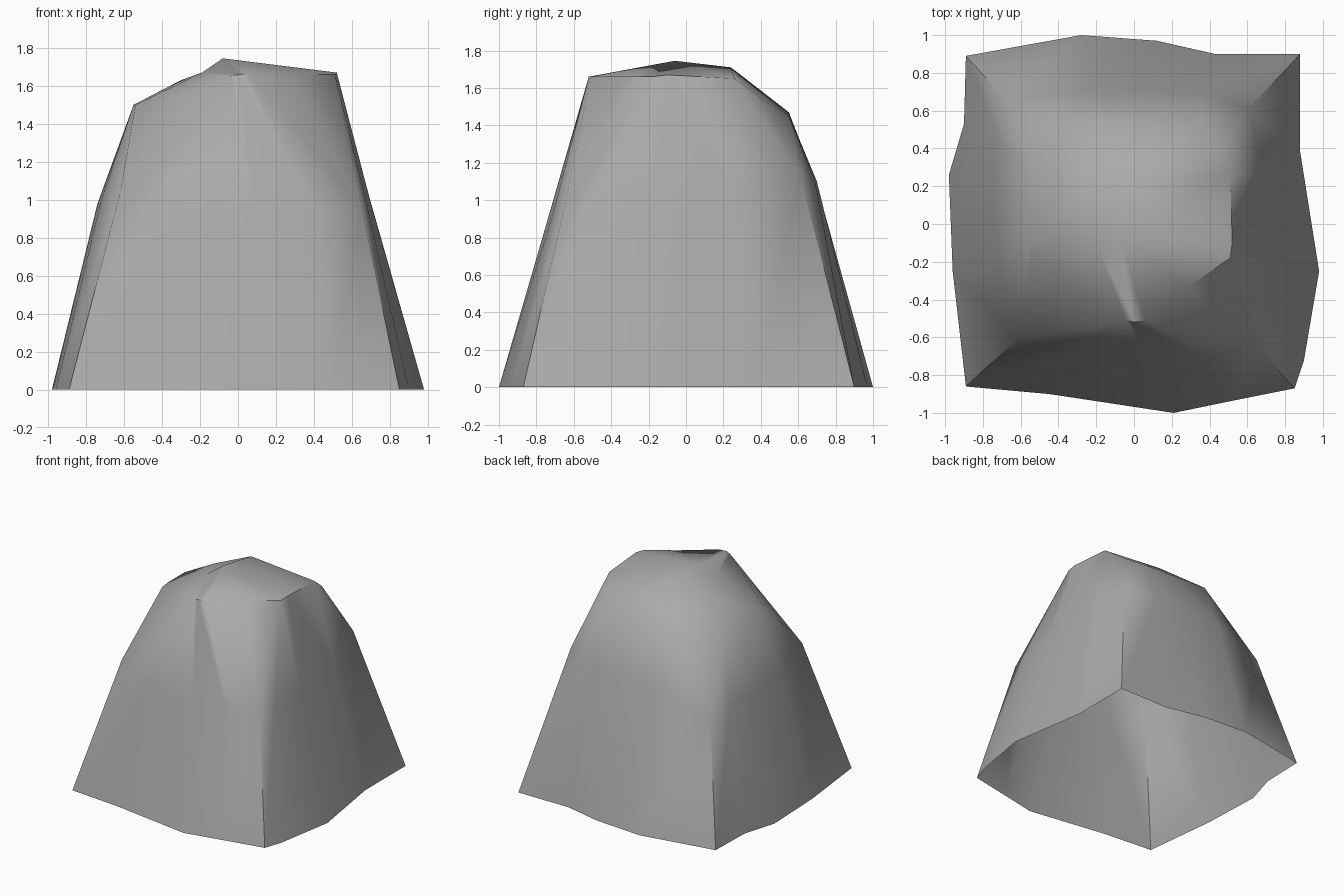
import bpy, math

if "Cube" in bpy.data.objects:
    bpy.data.objects.remove(bpy.data.objects["Cube"])

# Outlines run counter-clockwise from the front left corner, 16 points each
base = [(-.89, -.86), (-.45, -.90), (.21, -1), (.5, -.94),
        (.85, -.87), (.90, -.72), (.98, -.25), (.88, .38),
        (.88, .90), (.43, .90), (.12, .97), (-.28, 1),
        (-.89, .89), (-.90, .53), (-.98, .26), (-.96, -.25)]
waist = [(-.62, -.61), (-.35, -.69), (.1, -.73), (.4, -.71),
         (.65, -.65), (.68, -.5), (.70, -.2), (.69, .25),
         (.61, .61), (.35, .69), (.1, .70), (-.25, .70),
         (-.68, .66), (-.72, .45), (-.74, .2), (-.72, -.2)]
# Waist heights, four points per side: front, right, back, left
waist_z = [1.04, .93, .93, .93, .96, .97, .98, 1.02,
           1.14, 1.1, 1.1, 1.08, .94, .97, .98, 1.0]
rim = [(-.54, -.2, 1.5), (-.04, -.51, 1.65), (0, -.52, 1.66), (.06, -.51, 1.66),
       (.29, -.33, 1.66), (.51, -.18, 1.66), (.52, -.1, 1.67), (.51, .26, 1.65),
       (.47, .41, 1.54), (.35, .55, 1.45), (.1, .55, 1.46), (-.25, .55, 1.47),
       (-.42, .45, 1.43), (-.53, .28, 1.45), (-.55, .1, 1.5), (-.55, -.1, 1.5)]
summit = [(-.08, -.06, 1.745), (-.05, .24, 1.71), (-.19, -.13, 1.67), (-.3, .12, 1.63)]

n = len(base)
U = 2 * n
verts = [(x, y, 0) for x, y in base]
verts += [(x, y, z) for (x, y), z in zip(waist, waist_z)] + rim + summit

# Sides, open underneath; the upper band fans out from its four corner points
faces = []
for i in range(n):
    j = (i + 1) % n
    faces.append((i, j, n + j, n + i))
    wi, wj, ui, uj = n + i, n + j, U + i, U + j
    if i % 4 == 0:
        faces += [(wi, wj, uj), (wi, uj, ui)]
    else:
        faces += [(wi, wj, ui), (wj, uj, ui)]


# Faceted cap: triangle fans around the summit points
def fan(centre, path):
    for p, q in zip(path, path[1:]):
        faces.append((centre, p, q))


A, B, D, E = range(3 * n, 3 * n + 4)
fan(A, [D] + [U + i for i in range(2, 8)] + [B, D])
fan(B, [U + i for i in range(7, 12)] + [E])
fan(E, [U + i for i in range(11, 16)] + [U, D, B])
fan(D, [U, U + 1, U + 2])

mesh = bpy.data.meshes.new("rock")
mesh.from_pydata(verts, [], faces)
mesh.update()
rock = bpy.data.objects.new("rock", mesh)
bpy.context.collection.objects.link(rock)

# Plain stone grey
grey = bpy.data.materials.new("stone grey")
grey.diffuse_color = (.40, .40, .40, 1)
grey.use_nodes = True
grey.node_tree.nodes["Principled BSDF"].inputs["Base Color"].default_value = grey.diffuse_color
mesh.materials.append(grey)

bpy.context.view_layer.objects.active = rock
rock.select_set(True)
bpy.ops.object.shade_smooth_by_angle(angle=math.radians(45))
